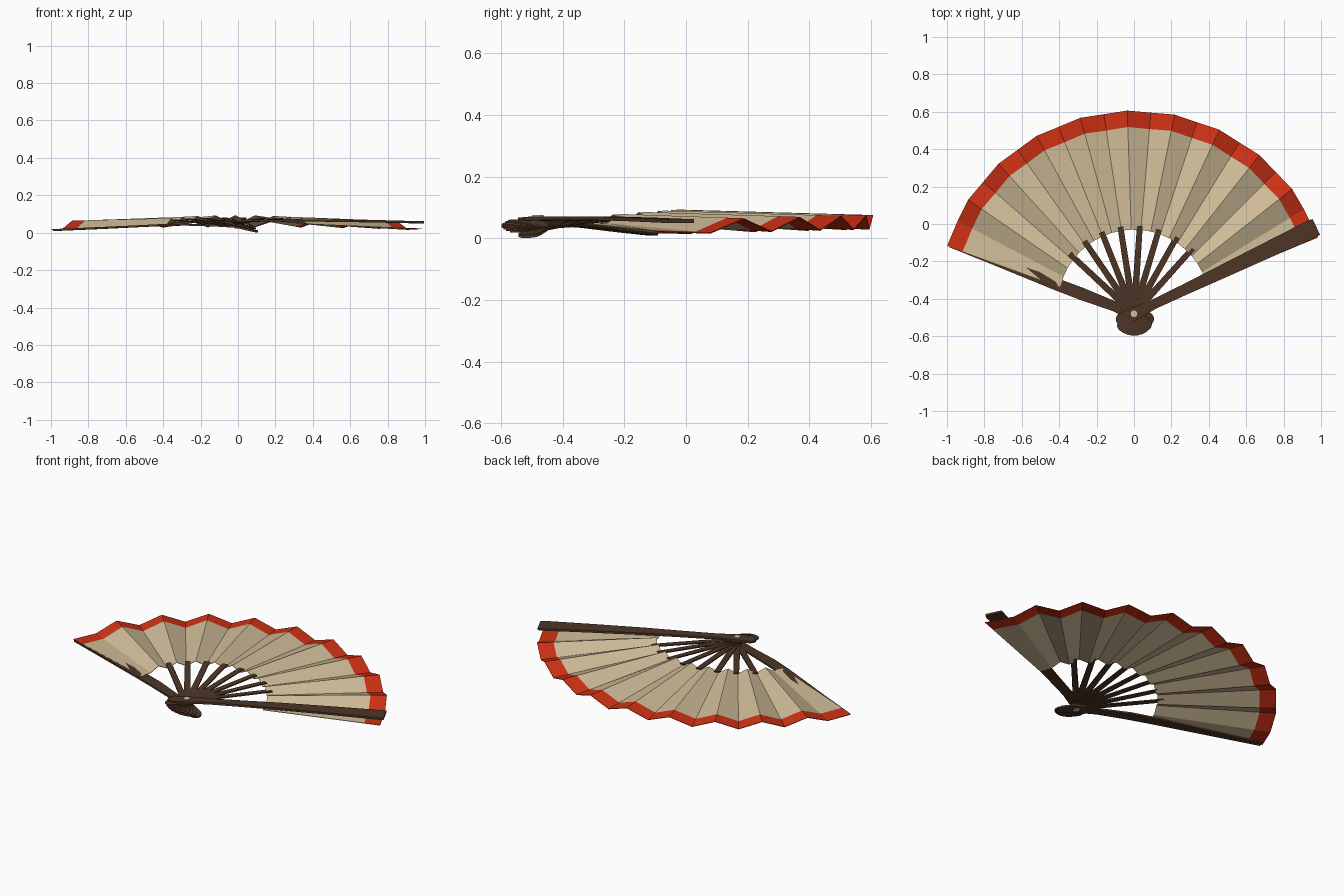
import bpy, bmesh, math
from mathutils import Vector

if "Cube" in bpy.data.objects:
    bpy.data.objects.remove(bpy.data.objects["Cube"])

PIVOT = Vector((0, -0.48, 0))
PERIOD = 13.4          # degrees per pleat
FIRST, LAST = 160, 22.5


def material(name, color):
    m = bpy.data.materials.new(name)
    m.use_nodes = True
    m.diffuse_color = (*color, 1)
    m.node_tree.nodes["Principled BSDF"].inputs["Base Color"].default_value = (*color, 1)
    return m


wood = material("dark wood", (0.075, 0.036, 0.019))
paper = material("cream paper", (0.64, 0.51, 0.32))
red = material("red border", (0.63, 0.031, 0.007))
ivory = material("pale pin", (0.66, 0.55, 0.40))


def make_object(name, bm, *mats):
    bmesh.ops.recalc_face_normals(bm, faces=bm.faces)
    mesh = bpy.data.meshes.new(name)
    bm.to_mesh(mesh)
    bm.free()
    for m in mats:
        mesh.materials.append(m)
    obj = bpy.data.objects.new(name, mesh)
    bpy.context.collection.objects.link(obj)
    return obj


def polar(angle, r, z, side=0.0):
    a = math.radians(angle)
    return PIVOT + Vector((r * math.cos(a) - side * math.sin(a),
                           r * math.sin(a) + side * math.cos(a), z))


def sheet_height(angle, t, fold):
    """Sheet height; t is 0 at the inner edge, 1 at the rim; fold is -1 to 1."""
    drop = ((angle - 91) / 65) ** 2
    inner = 0.079 - 0.022 * drop + 0.013 * fold
    outer = 0.052 - 0.016 * drop + 0.022 * fold
    return inner + (outer - inner) * t


def stick(name, angle, stations, thick):
    """Flat bar along a ray; stations are (radius, half width, height)."""
    bm = bmesh.new()
    rings = []
    for r, w, z in stations:
        rings.append([bm.verts.new(polar(angle, r, z + dz, s))
                      for s, dz in ((-w, -thick / 2), (w, -thick / 2),
                                    (w, thick / 2), (-w, thick / 2))])
    for a, b in zip(rings, rings[1:]):
        for i in range(4):
            j = (i + 1) % 4
            bm.faces.new((a[i], a[j], b[j], b[i]))
    bm.faces.new(rings[0])
    bm.faces.new(rings[-1])
    return make_object(name, bm, wood)


def tail(length, width, z_end, z_pivot):
    """Rounded stations for the end behind the pin."""
    out = []
    for k in range(6):
        a = math.radians(10 + 16 * k)
        r = -length + width * (1 - math.cos(a))
        f = -r / length
        out.append((r, width * math.sin(a), z_pivot + (z_end - z_pivot) * f))
    return out


# Pleated sheet with a coloured rim
folds = [(FIRST, -0.75)]
for i in range(9):
    folds += [(145.5 + PERIOD / 2 - i * PERIOD, -1), (145.5 - i * PERIOD, 1)]
folds += [(145.5 + PERIOD / 2 - 9 * PERIOD, -1), (LAST, -0.6)]

bm = bmesh.new()
columns = []
for angle, fold in folds:
    side = ((angle - 91) / 69) ** 2
    r_in = 0.45 - 0.03 * side
    r_out = 1.083 - 0.017 * side + 0.004 * fold
    column = []
    for r in (r_in, r_out - 0.088, r_out):
        t = (r - r_in) / (r_out - r_in)
        column.append(bm.verts.new(polar(angle, r, sheet_height(angle, t, fold))))
    columns.append(column)
for a, b in zip(columns, columns[1:]):
    for k in range(2):
        bm.faces.new((a[k], a[k + 1], b[k + 1], b[k])).material_index = k
sheet = make_object("pleated_sheet", bm, paper, red)
solid = sheet.modifiers.new("thickness", "SOLIDIFY")
solid.thickness = 0.003
solid.offset = 0

# Inner ribs, stacked around the pin
RIBS = 8
for i in range(RIBS):
    angle = 137 - 12.7 * i
    z0 = 0.036 + 0.0032 * i
    z1 = sheet_height(angle, 0, 0)
    stations = tail(0.118, 0.034, 0.022 + 0.005 * i, z0)
    stations += [(0.0, 0.029, z0), (0.08, 0.018, z0 + 0.1 * (z1 - z0)),
                 (0.25, 0.0165, z0 + 0.5 * (z1 - z0)), (0.47, 0.0155, z1)]
    stick(f"rib_{i + 1}", angle, stations, 0.006)

# Outer guard sticks
lower = tail(0.112, 0.036, 0.006, 0.031) + [
    (0.0, 0.036, 0.031), (0.12, 0.027, 0.038), (0.3, 0.033, 0.043),
    (0.45, 0.032, 0.040), (0.8, 0.023, 0.024), (1.05, 0.018, 0.014)]
stick("lower_guard", 159.2, lower, 0.010)

upper = tail(0.104, 0.036, 0.060, 0.064) + [
    (0.0, 0.036, 0.064), (0.12, 0.026, 0.065), (0.3, 0.029, 0.065),
    (0.5, 0.035, 0.065), (0.8, 0.043, 0.061), (1.06, 0.050, 0.056),
    (1.08, 0.046, 0.056)]
stick("upper_guard", 25.5, upper, 0.012)

# Pin through the stack
bm = bmesh.new()
bmesh.ops.create_cone(bm, cap_ends=True, segments=12, radius1=0.018,
                      radius2=0.018, depth=0.054)
bmesh.ops.translate(bm, verts=bm.verts, vec=PIVOT + Vector((0, 0, 0.049)))
make_object("pivot_pin", bm, ivory)

# Crisp folds, soft rounded tails
for obj in bpy.data.objects:
    if obj.name.startswith(("rib", "lower", "upper", "pivot")):
        bpy.ops.object.select_all(action="DESELECT")
        obj.select_set(True)
        bpy.context.view_layer.objects.active = obj
        bpy.ops.object.shade_smooth_by_angle(angle=math.radians(30))
